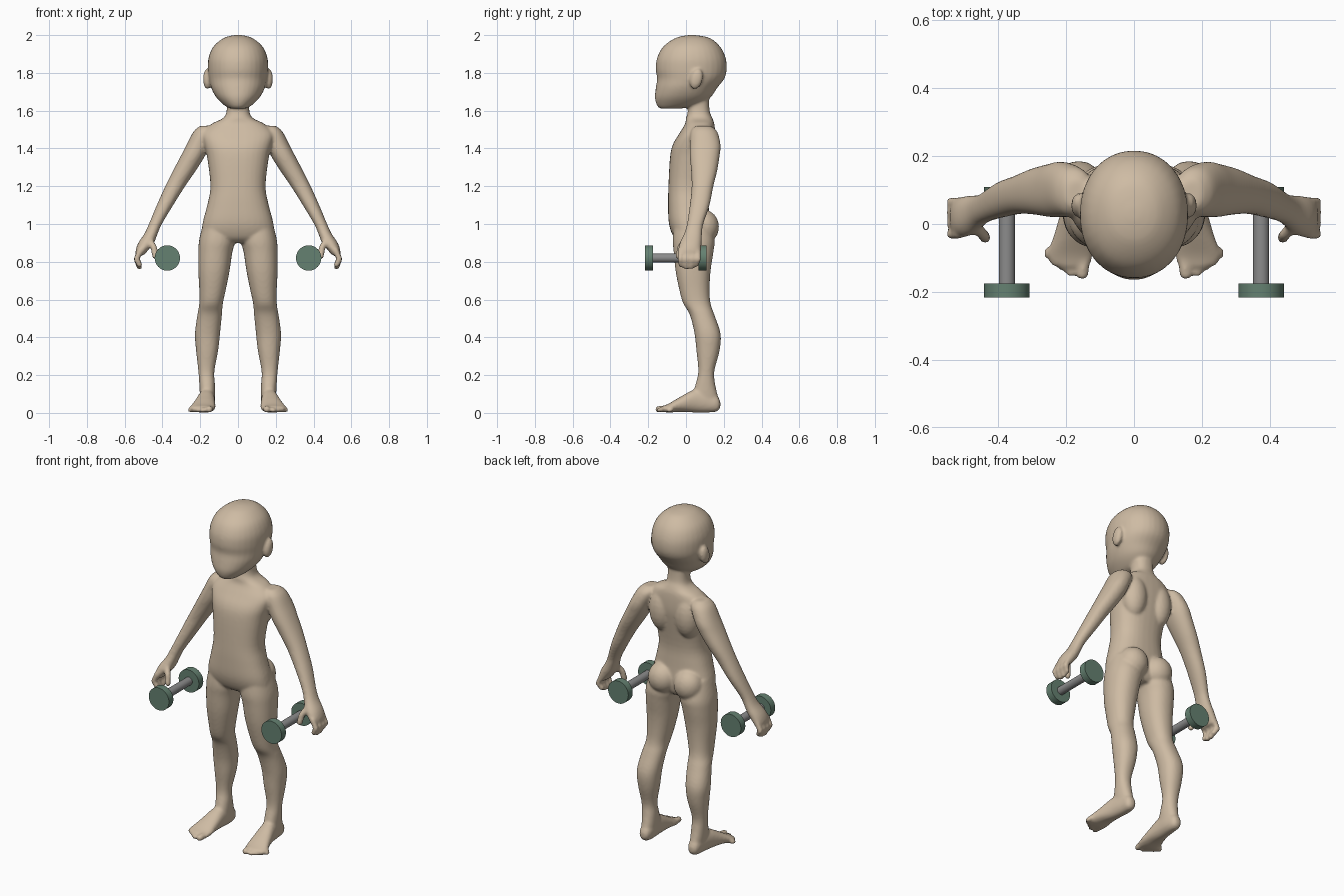
import bpy, bmesh
from math import cos, sin, pi, copysign
from mathutils import Vector, Matrix

if "Cube" in bpy.data.objects:
    bpy.data.objects.remove(bpy.data.objects["Cube"])


def material(name, rgb):
    m = bpy.data.materials.new(name)
    m.use_nodes = True
    m.diffuse_color = (*rgb, 1)
    m.node_tree.nodes["Principled BSDF"].inputs["Base Color"].default_value = (*rgb, 1)
    return m


SKIN = material("warm beige", (0.62, 0.50, 0.37))
GREEN = material("muted green", (0.13, 0.22, 0.165))
GREY = material("steel grey", (0.26, 0.26, 0.26))


def smooth_rows(rows, steps=4):
    """Catmull-Rom interpolation between cross-sections."""
    v = [Vector(r) for r in rows]
    out = []
    for i in range(len(v) - 1):
        a, b, c, d = v[max(i - 1, 0)], v[i], v[i + 1], v[min(i + 2, len(v) - 1)]
        for k in range(steps):
            t = k / steps
            out.append(b + (c - a) * (t / 2) + (2 * a - 5 * b + 4 * c - d) * (t * t / 2)
                       + (3 * b - a - 3 * c + d) * (t ** 3 / 2))
    return out + [v[-1]]


def loft(bm, rows, side=1, along_y=False, power=2.2, n=32):
    """Skin rounded sections given as (position, x0, x1, low, high)."""
    rings = []
    for p, x0, x1, lo, hi in smooth_rows(rows):
        ring = []
        for k in range(n):
            c, s = cos(2 * pi * k / n), sin(2 * pi * k / n)
            x = (x0 + x1) / 2 + (x1 - x0) / 2 * copysign(abs(c) ** (2 / power), c)
            w = (lo + hi) / 2 + (hi - lo) / 2 * copysign(abs(s) ** (2 / power), s)
            ring.append(bm.verts.new((side * x, p, w) if along_y else (side * x, w, p)))
        rings.append(ring)
    for a, b in zip(rings, rings[1:]):
        for k in range(n):
            j = (k + 1) % n
            bm.faces.new((a[k], a[j], b[j], b[k]))
    bm.faces.new(rings[0])
    bm.faces.new(rings[-1])


def blob(bm, centre, radii, tilt=0.0, axis="X"):
    m = Matrix.Translation(centre) @ Matrix.Rotation(tilt, 4, axis) @ Matrix.Diagonal((*radii, 1))
    bmesh.ops.create_icosphere(bm, subdivisions=3, radius=1, matrix=m)


def digit(bm, points, radius, side):
    """Finger or toe as a chain of overlapping beads."""
    pts = [Vector((side * x, y, z)) for x, y, z in points]
    for a, b in zip(pts, pts[1:]):
        for k in range(7):
            blob(bm, a.lerp(b, k / 6), (radius,) * 3)


def centred(rows):
    return [(z, -w, w, y0, y1) for z, w, y0, y1 in rows]


bm = bmesh.new()

# Torso and neck
loft(bm, centred([
    (1.70, .06, .01, .12), (1.60, .06, .01, .125), (1.56, .08, 0, .14),
    (1.53, .14, -.005, .15), (1.48, .19, -.035, .155), (1.42, .18, -.07, .155),
    (1.35, .163, -.085, .145), (1.2, .146, -.093, .12), (1.1, .163, -.095, .12),
    (1.0, .188, -.09, .125), (.93, .185, -.065, .12), (.9, .1, -.03, .1)]), power=2.4)

# Head
loft(bm, centred([
    (2.0, .02, .01, .05), (1.985, .075, -.055, .125), (1.94, .13, -.12, .18),
    (1.88, .156, -.153, .21), (1.82, .159, -.16, .216), (1.77, .154, -.153, .203),
    (1.72, .142, -.16, .165), (1.67, .115, -.165, .13), (1.63, .075, -.155, .07),
    (1.612, .045, -.14, -.02)]), power=2.1)

ARM = [(1.52, .14, .2, .05, .13), (1.49, .12, .235, .025, .165), (1.42, .15, .272, .02, .183),
       (1.36, .175, .303, .02, .178), (1.28, .225, .345, .027, .165), (1.2, .28, .385, .03, .145),
       (1.1, .343, .43, .02, .125), (1.0, .403, .472, .005, .092), (.95, .425, .495, -.01, .085),
       (.9, .445, .528, -.033, .083), (.86, .477, .542, -.04, .08), (.835, .497, .54, -.035, .075)]
LEG = [(1.02, .03, .18, -.06, .12), (.92, .015, .205, -.07, .15), (.85, .03, .21, -.065, .145),
       (.75, .045, .21, -.055, .13), (.65, .065, .205, -.035, .125), (.58, .08, .205, -.015, .13),
       (.52, .085, .215, .02, .15), (.42, .095, .228, .045, .183), (.33, .105, .222, .055, .178),
       (.22, .125, .21, .065, .15), (.15, .122, .205, .05, .155), (.08, .122, .2, .03, .17),
       (.02, .13, .19, .04, .17)]
FOOT = [(.182, .145, .175, .03, .06), (.165, .13, .193, .008, .09), (.12, .122, .2, .002, .11),
        (.05, .122, .212, .002, .125), (-.03, .12, .235, .005, .085), (-.09, .12, .255, .002, .05),
        (-.125, .13, .24, .006, .036)]

for s in (1, -1):
    loft(bm, ARM, s)
    loft(bm, LEG, s)
    loft(bm, FOOT, s, along_y=True)
    # Ears, shoulder blades and hips
    blob(bm, (s * .163, .055, 1.768), (.022, .034, .056), -.25)
    blob(bm, (s * .085, .1, 1.4), (.075, .07, .13))
    blob(bm, (s * .085, .095, .985), (.085, .08, .09))
    # Fingers and thumb
    for i, y in enumerate((-.03, .002, .034, .064)):
        tip = .768 + .012 * abs(i - 1.4)
        digit(bm, [(.517, y, .86), (.538, y, .815), (.522, y * .85, tip)], .0155, s)
    digit(bm, [(.468, -.005, .915), (.445, -.03, .875), (.438, -.04, .83)], .0175, s)
    # Toes
    digit(bm, [(.148, -.1, .022), (.152, -.146, .019)], .0185, s)
    for i in range(4):
        x = .184 + .022 * i
        digit(bm, [(x, -.08, .018), (x + .002, -.143 + .018 * i, .015)], .014, s)

bmesh.ops.recalc_face_normals(bm, faces=bm.faces)
mesh = bpy.data.meshes.new("body")
bm.to_mesh(mesh)
bm.free()
mesh.materials.append(SKIN)
body = bpy.data.objects.new("body", mesh)
bpy.context.collection.objects.link(body)

# Fuse the parts into one soft skin
fuse = body.modifiers.new("fuse", "REMESH")
fuse.mode = "VOXEL"
fuse.voxel_size = .0075
fuse.use_smooth_shade = True
soften = body.modifiers.new("soften", "SMOOTH")
soften.factor = .5
soften.iterations = 8


def cylinder(name, x, y0, y1, radius, mat):
    bpy.ops.mesh.primitive_cylinder_add(vertices=48, radius=radius, depth=y1 - y0,
                                        location=(x, (y0 + y1) / 2, .82), rotation=(pi / 2, 0, 0))
    ob = bpy.context.object
    ob.name = name
    ob.data.materials.append(mat)
    bpy.ops.object.shade_smooth_by_angle()


# Dumbbells
for label, x in (("left", .374), ("right", -.374)):
    cylinder(label + "_dumbbell_bar", x, -.19, .08, .024, GREY)
    cylinder(label + "_dumbbell_front_plate", x, -.217, -.175, .067, GREEN)
    cylinder(label + "_dumbbell_rear_plate", x, .067, .109, .067, GREEN)
